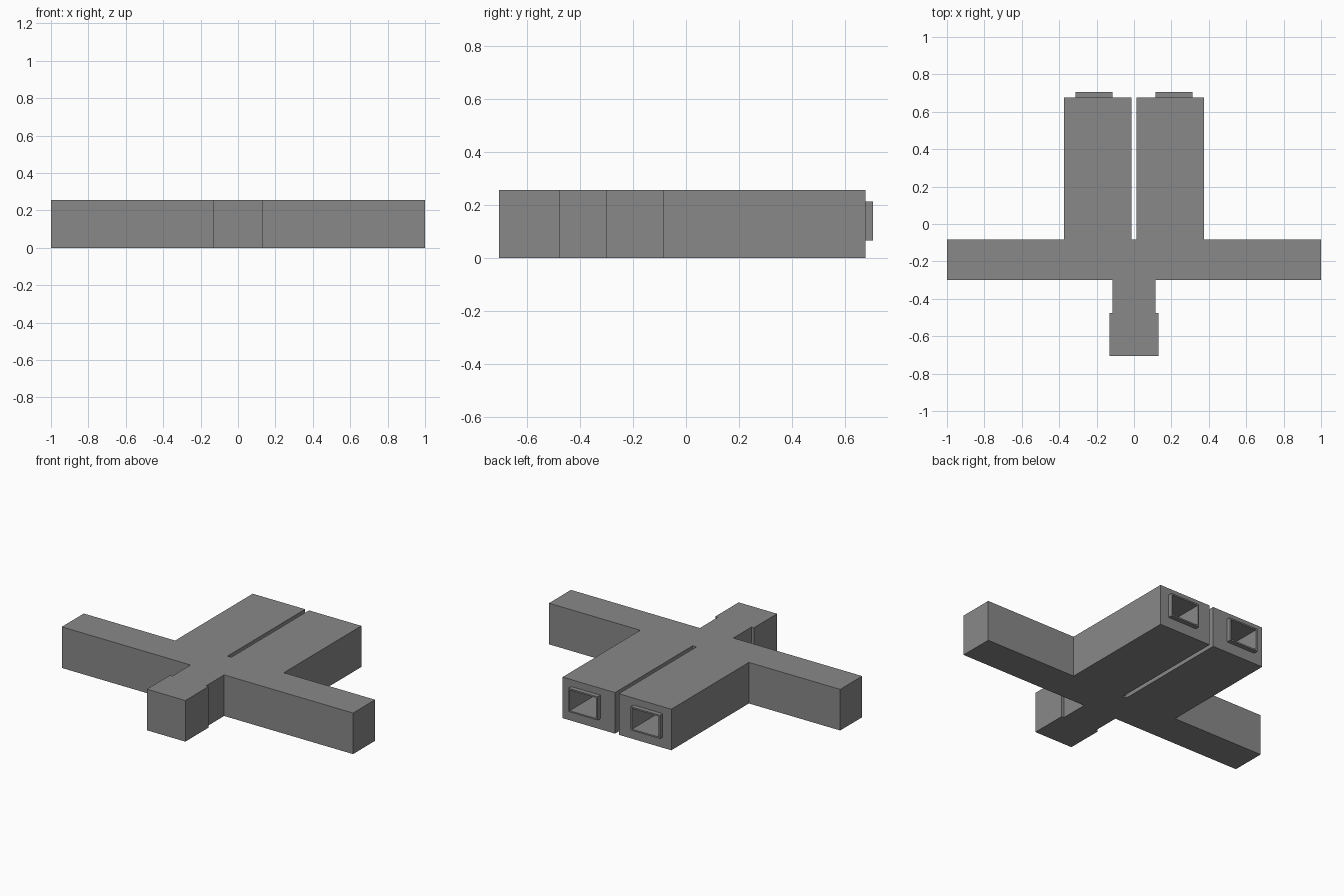
import bpy, bmesh
from mathutils import Vector

if "Cube" in bpy.data.objects:
    bpy.data.objects.remove(bpy.data.objects["Cube"])

H = 0.255        # overall thickness
END = 0.677      # end plane of the two long legs
LIP = 0.705      # rim of the sockets

# Right half outline of the flat body, from front to back, mirrored to the left
half = [(0.132, -0.705), (0.132, -0.477), (0.115, -0.477), (0.115, -0.3),
        (1, -0.3), (1, -0.084), (0.373, -0.084), (0.373, END),
        (0.013, END), (0.013, -0.084)]
outline = half + [(-x, y) for x, y in reversed(half)]

bm = bmesh.new()
base = bm.faces.new([bm.verts.new((x, y, 0)) for x, y in outline])
top = bmesh.ops.extrude_face_region(bm, geom=[base])["geom"]
bmesh.ops.translate(bm, vec=(0, 0, H),
                    verts=[v for v in top if isinstance(v, bmesh.types.BMVert)])
if not base.is_valid or base not in bm.faces:
    raise RuntimeError("bottom face missing")
bmesh.ops.recalc_face_normals(bm, faces=bm.faces)


def ring(face, x0, x1, z0, z1, y):
    """Extrude a leg end face to a given rectangle at depth y."""
    c = face.calc_center_median()
    new = bmesh.ops.extrude_discrete_faces(bm, faces=[face])["faces"][0]
    for v in new.verts:
        v.co = Vector((x1 if v.co.x > c.x else x0, y, z1 if v.co.z > c.z else z0))
    return new


# Raised, hollow rectangular sockets in the leg ends
T = 0.009        # socket wall
ends = [f for f in bm.faces if abs(f.calc_center_median().y - END) < 1e-4]
for f in ends:
    s = 1 if f.calc_center_median().x > 0 else -1
    a, b = sorted((s * 0.114, s * 0.314))
    f = ring(f, a, b, 0.066, 0.212, END)
    f = ring(f, a, b, 0.066, 0.212, LIP)
    f = ring(f, a + T, b - T, 0.066 + T, 0.212 - T, LIP)
    ring(f, a + T, b - T, 0.066 + T, 0.212 - T, 0.3)

bmesh.ops.recalc_face_normals(bm, faces=bm.faces)
mesh = bpy.data.meshes.new("cross_body")
bm.to_mesh(mesh)
bm.free()

# Dark grey finish
mat = bpy.data.materials.new("dark_grey")
mat.diffuse_color = (0.25, 0.25, 0.25, 1)
mat.use_nodes = True
mat.node_tree.nodes["Principled BSDF"].inputs["Base Color"].default_value = mat.diffuse_color
mesh.materials.append(mat)
bpy.context.collection.objects.link(bpy.data.objects.new("cross_body", mesh))
